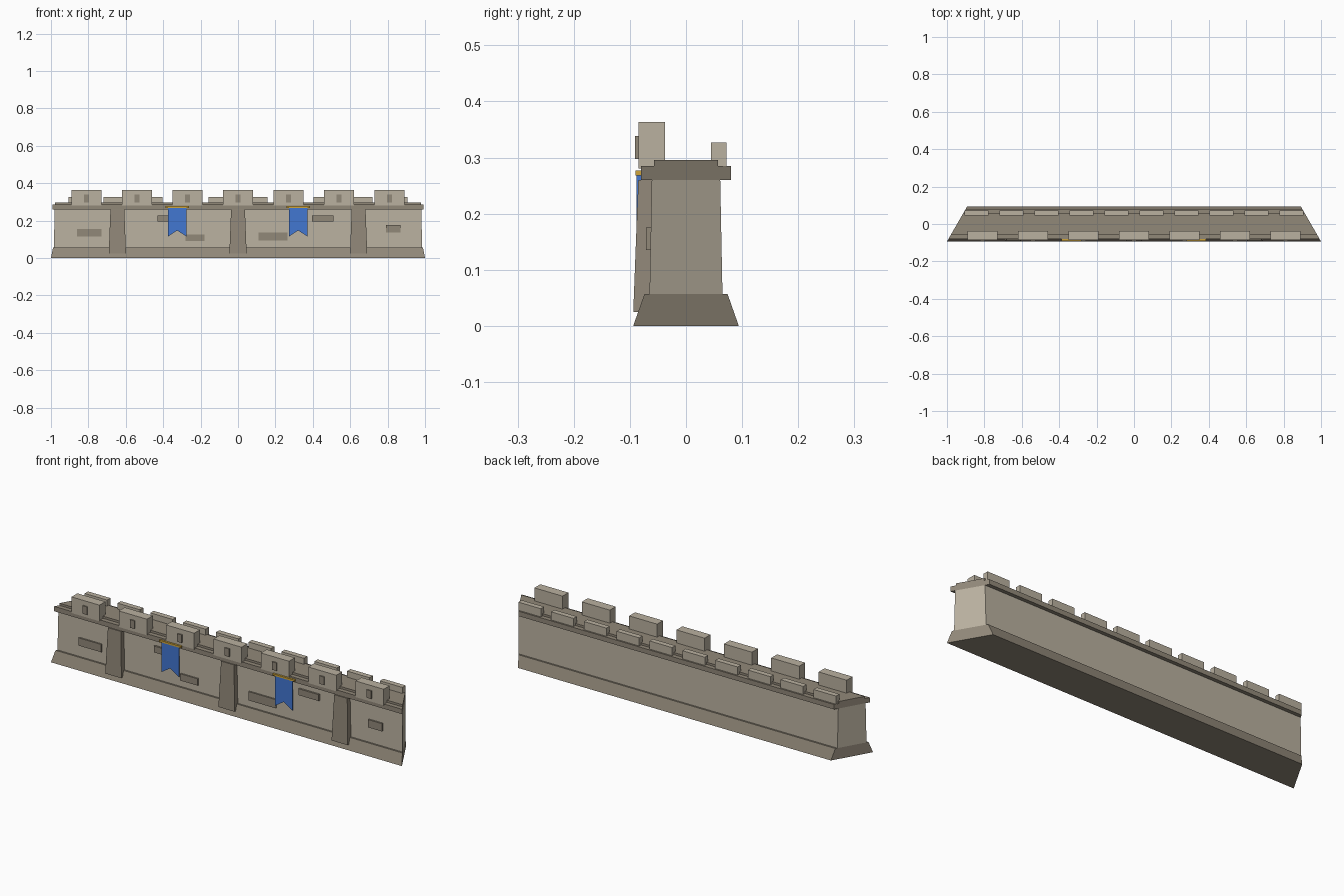
import bpy

cube = bpy.data.objects.get("Cube")
if cube:
    bpy.data.objects.remove(cube, do_unlink=True)


def material(name, srgb):
    color = [(c / 255) ** 2.2 for c in srgb] + [1.0]
    m = bpy.data.materials.new(name)
    m.use_nodes = True
    m.diffuse_color = color
    m.node_tree.nodes["Principled BSDF"].inputs["Base Color"].default_value = color
    return m


LIGHT = material("light stone", (184, 175, 158))
DARK = material("dark stone", (144, 135, 120))
BLUE = material("banner blue", (68, 118, 208))
GOLD = material("rod gold", (205, 163, 62))


def add_mesh(name, verts, faces, mat):
    mesh = bpy.data.meshes.new(name)
    mesh.from_pydata(verts, [], faces)
    mesh.materials.append(mat)
    obj = bpy.data.objects.new(name, mesh)
    bpy.context.collection.objects.link(obj)
    return obj


def loft(name, ring_a, ring_b, mat):
    """Solid between two matching outlines, the first one counter-clockwise seen from outside."""
    n = len(ring_a)
    sides = [(j, i, n + i, n + j) for i in range(n) for j in [(i + 1) % n]]
    ends = [tuple(range(n)), tuple(reversed(range(n, 2 * n)))]
    return add_mesh(name, ring_a + ring_b, ends + sides, mat)


def box(name, x, y, z, mat):
    ring = lambda yy: [(x[0], yy, z[0]), (x[1], yy, z[0]), (x[1], yy, z[1]), (x[0], yy, z[1])]
    return loft(name, ring(y[0]), ring(y[1]), mat)


def end_x(y):
    """Half length of the wall at depth y; both ends are mitred."""
    return 0.946 - 0.577 * y


def course(name, low, high, z0, z1, mat):
    """Mitred wall layer with half depth low at z0 and high at z1."""
    profile = [(-low, z0), (low, z0), (high, z1), (-high, z1)]
    right = [(end_x(y), y, z) for y, z in profile]
    left = [(-end_x(y), y, z) for y, z in profile]
    return loft(name, right, left, mat)


# Wall layers
course("wall_base", 0.094, 0.074, 0.0, 0.057, DARK)
course("wall_body", 0.065, 0.061, 0.057, 0.26, LIGHT)
course("wall_cap", 0.08, 0.08, 0.26, 0.285, DARK)
course("walkway", 0.057, 0.057, 0.285, 0.296, DARK)

# Tapered buttresses on the front
for i in (-1, 0, 1):
    cx = i * 0.645
    outline = lambda z, half, y: [(cx - half, y, z), (cx + half, y, z),
                                  (cx + half, -0.055, z), (cx - half, -0.055, z)]
    loft("buttress", outline(0.26, 0.037, -0.085), outline(0.025, 0.046, -0.094), DARK)

# Tall front merlons with arrow slits
for i in range(-3, 4):
    cx = i * 0.27
    box("front_merlon", (cx - 0.08, cx + 0.08), (-0.085, -0.037), (0.28, 0.363), LIGHT)
    box("arrow_slit", (cx - 0.013, cx + 0.013), (-0.091, -0.084), (0.297, 0.338), DARK)

# Low back merlons
for i in range(10):
    cx = (i - 4.5) * 0.187
    box("back_merlon", (cx - 0.064, cx + 0.064), (0.045, 0.072), (0.285, 0.327), LIGHT)

# Raised stone blocks on the front
for x0, x1, z0, z1 in [(-0.86, -0.73, 0.115, 0.155), (-0.43, -0.31, 0.195, 0.228),
                       (-0.28, -0.18, 0.09, 0.125), (0.11, 0.265, 0.092, 0.137),
                       (0.395, 0.51, 0.195, 0.228), (0.79, 0.87, 0.135, 0.175)]:
    box("stone_block", (x0, x1), (-0.071, -0.06), (z0, z1), DARK)

# Swallow-tailed banners with rods
for cx in (-0.325, 0.322):
    shape = [(-0.049, 0.115), (0, 0.147), (0.049, 0.115), (0.049, 0.27), (-0.049, 0.27)]
    front = [(cx + x, -0.088, z) for x, z in shape]
    back = [(cx + x, -0.0805, z) for x, z in shape]
    loft("banner", front, back, BLUE)
    box("banner_rod", (cx - 0.062, cx + 0.062), (-0.09, -0.079), (0.268, 0.277), GOLD)
